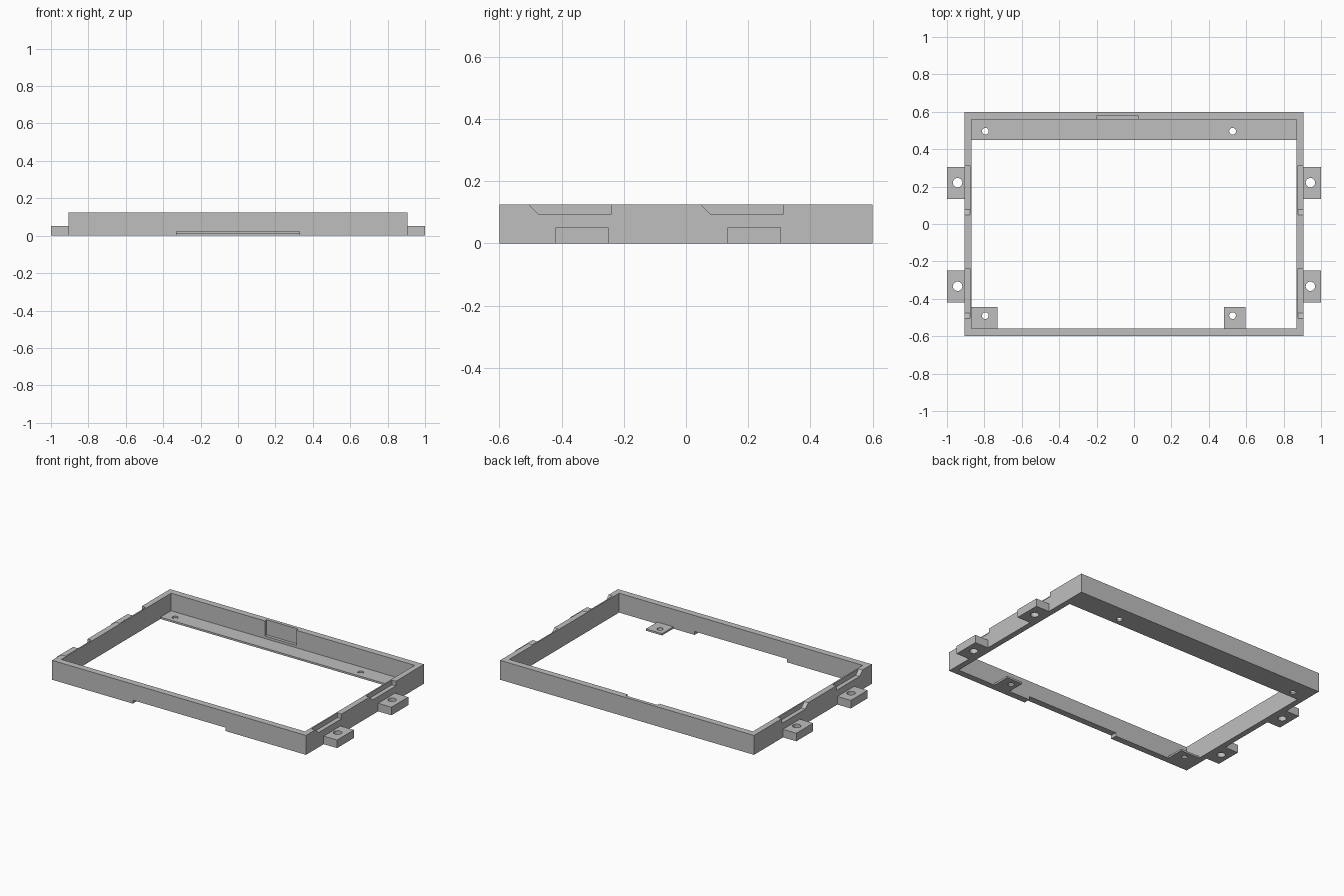
import bpy
import bmesh
from mathutils import Vector

old = bpy.data.objects.get("Cube")
if old:
    bpy.data.objects.remove(old, do_unlink=True)

# One plain grey for everything
grey = bpy.data.materials.new("plain grey")
grey.use_nodes = True
colour = (0.52, 0.52, 0.52, 1)
grey.diffuse_color = colour
grey.node_tree.nodes["Principled BSDF"].inputs["Base Color"].default_value = colour

OUT_X, OUT_Y, HEIGHT = 0.905, 0.6, 0.125
IN_X, IN_Y = 0.868, 0.558
THIN = 0.012


def add_object(name, bm):
    bmesh.ops.recalc_face_normals(bm, faces=bm.faces)
    mesh = bpy.data.meshes.new(name)
    bm.to_mesh(mesh)
    bm.free()
    mesh.materials.append(grey)
    obj = bpy.data.objects.new(name, mesh)
    bpy.context.collection.objects.link(obj)
    return obj


def box(name, x, y, z):
    bm = bmesh.new()
    bmesh.ops.create_cube(bm, size=1)
    for v in bm.verts:
        v.co = Vector([lo + (c + 0.5) * (hi - lo)
                       for c, (lo, hi) in zip(v.co, (x, y, z))])
    return add_object(name, bm)


def side_prism(name, profile, x0, x1):
    """Extrude a (y, z) profile along x."""
    bm = bmesh.new()
    face = bm.faces.new([bm.verts.new((x0, y, z)) for y, z in profile])
    ext = bmesh.ops.extrude_face_region(bm, geom=[face])["geom"]
    verts = [g for g in ext if isinstance(g, bmesh.types.BMVert)]
    bmesh.ops.translate(bm, verts=verts, vec=(x1 - x0, 0, 0))
    return add_object(name, bm)


def pin(x, y, radius):
    bm = bmesh.new()
    bmesh.ops.create_cone(bm, cap_ends=True, segments=32,
                          radius1=radius, radius2=radius, depth=0.4)
    bmesh.ops.translate(bm, verts=bm.verts, vec=(x, y, 0))
    return add_object("hole_cutter", bm)


def cut(obj, cutters):
    for cutter in cutters:
        mod = obj.modifiers.new("cut", "BOOLEAN")
        mod.operation = "DIFFERENCE"
        mod.solver = "EXACT"
        mod.object = cutter
    bpy.context.view_layer.update()
    graph = bpy.context.evaluated_depsgraph_get()
    mesh = bpy.data.meshes.new_from_object(obj.evaluated_get(graph))
    obj.modifiers.clear()
    obj.data = mesh
    for cutter in cutters:
        bpy.data.objects.remove(cutter, do_unlink=True)


# Rectangular frame: opening, front underside gap and back wall pocket
frame = box("frame", (-OUT_X, OUT_X), (-OUT_Y, OUT_Y), (0, HEIGHT))
cutters = [
    box("opening_cutter", (-IN_X, IN_X), (-IN_Y, IN_Y), (-0.1, 0.3)),
    box("gap_cutter", (-0.33, 0.33), (-0.7, -0.5), (-0.1, 0.022)),
    box("pocket_cutter", (-0.2, 0.025), (0.5, 0.578), (0.028, 0.3)),
]
# Chamfered notches along the outer top edges of both side walls
for start in (-0.505, 0.048):
    profile = [(start - 0.03, 0.155), (start + 0.03, 0.095),
               (start + 0.266, 0.095), (start + 0.266, 0.155)]
    for side in (-1, 1):
        cutters.append(side_prism("notch_cutter", profile,
                                  side * 0.877, side * 1.1))
cut(frame, cutters)

# Thin ledge along the back
ledge = box("back_ledge", (-IN_X, IN_X), (0.45, IN_Y), (0, THIN))
cut(ledge, [pin(x, 0.496, 0.018) for x in (-0.795, 0.527)])

# Thin inner tabs along the front
for name, x, hole in (("right_inner_tab", (-IN_X, -0.73), -0.795),
                      ("left_inner_tab", (0.481, 0.595), 0.527)):
    tab = box(name, x, (-IN_Y, -0.443), (0, THIN))
    cut(tab, [pin(hole, -0.49, 0.018)])

# Thick mounting tabs on the outer sides
for side, label in ((-1, "right"), (1, "left")):
    for y, place in ((-0.335, "front"), (0.219, "back")):
        tab = box(f"{place}_{label}_mounting_tab",
                  sorted((side * OUT_X, side)), (y - 0.085, y + 0.086),
                  (0, 0.052))
        cut(tab, [pin(side * 0.943, y + 0.002, 0.025)])
